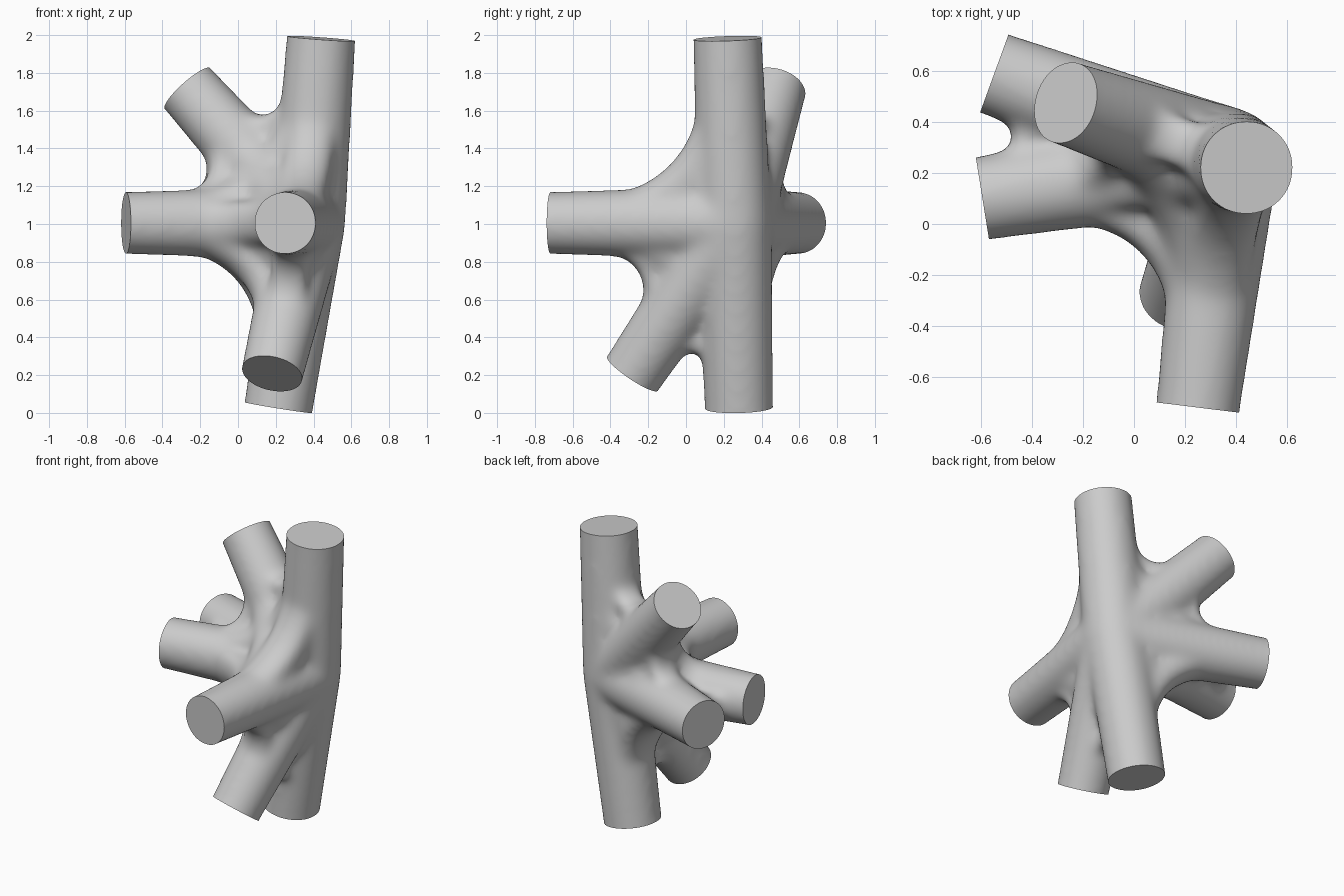
import bpy, bmesh, math
from itertools import combinations
from mathutils import Vector

cube = bpy.data.objects.get("Cube")
if cube:
    bpy.data.objects.remove(cube, do_unlink=True)

NODE = Vector((0.37, 0.255, 1.005))
ROOT_RADIUS = 0.2
SETBACK = 0.68
OVERRUN = 0.14
SEGMENTS = 40
STEPS = 8

# Every arm leaves the node along its own axis: (direction, radius, length)
ARMS = [(Vector(d).normalized(), r, length) for d, r, length in (
    ((0.07, -0.035, 0.98), 0.184, 0.98),     # top
    ((-0.155, 0.025, -0.97), 0.184, 0.99),   # bottom
    ((-0.965, -0.155, 0), 0.166, 0.975),     # side
    ((-0.92, 0.335, 0), 0.166, 0.975),       # back side
    ((-0.64, 0.22, 0.715), 0.166, 0.98),     # upper side
    ((-0.12, -0.97, 0), 0.166, 0.98),        # front
    ((-0.19, -0.54, -0.80), 0.166, 0.98),    # lower front
)]


def disc(axis, radius, distance):
    """Points of a circle across an arm at a distance from the node."""
    turn = axis.to_track_quat('Z', 'Y')
    angles = [math.tau * i / SEGMENTS for i in range(SEGMENTS)]
    return [NODE + axis * distance
            + turn @ Vector((math.cos(a), math.sin(a), 0)) * radius for a in angles]


def add_hull(bm, points):
    """Add the closed convex hull of the points."""
    part = bmesh.new()
    for p in points:
        part.verts.new(p)
    result = bmesh.ops.convex_hull(part, input=part.verts[:])
    spare = {g for g in result["geom_interior"] + result["geom_unused"]
             if isinstance(g, bmesh.types.BMVert)}
    bmesh.ops.delete(part, geom=list(spare), context='VERTS')
    bmesh.ops.recalc_face_normals(part, faces=part.faces[:])
    piece = bpy.data.meshes.new("piece")
    part.to_mesh(piece)
    part.free()
    bm.from_mesh(piece)
    bpy.data.meshes.remove(piece)


def web_shape(a, b):
    """Relative thickness and mid distance of the web between two arms."""
    half = a[0].angle(b[0]) / 2
    sine, cosine = math.sin(half), math.cos(half)
    radius = (a[1] + b[1]) / 2
    thin = min(0.95, 0.3 + 0.65 * sine)
    saddle = max(SETBACK * (1 - sine) / cosine + radius,
                 (radius + 0.06) / sine - 0.06)
    return thin, (saddle - thin * radius * sine) / cosine


# Arms flare towards the node and run too long so the ends can be trimmed flat
bm = bmesh.new()
for axis, radius, length in ARMS:
    add_hull(bm, disc(axis, radius, length) + disc(axis, radius, length + OVERRUN))
    add_hull(bm, disc(axis, radius, length) + disc(axis, ROOT_RADIUS, 0))

# Rounded core where all arms meet
core = bmesh.ops.create_icosphere(bm, subdivisions=4, radius=ROOT_RADIUS)
bmesh.ops.translate(bm, verts=core["verts"], vec=NODE)

# Webs between each pair of arms: wedges from the node whose outer edges
# envelop a fillet curve; narrow pairs get thinner webs
for a, b in combinations(ARMS, 2):
    thin, middle = web_shape(a, b)
    far = max(SETBACK + 0.05, middle + 0.09)
    near = max(0, 2 * middle - far)
    for i in range(STEPS + 1):
        slide = (far - near) * i / STEPS
        add_hull(bm, disc(a[0], thin * a[1], far - slide)
                 + disc(b[0], thin * b[1], near + slide) + [NODE])

# Fill the hollow between three neighbouring arms
for trio in combinations(ARMS, 3):
    pairs = list(combinations(trio, 2))
    if max(a[0].angle(b[0]) for a, b in pairs) < math.radians(96):
        middle = 0.92 * min(web_shape(a, b)[1] for a, b in pairs)
        add_hull(bm, [p for arm in trio
                      for p in disc(arm[0], 0.6 * arm[1], middle)] + [NODE])

mesh = bpy.data.meshes.new("branching_joint")
bm.to_mesh(mesh)
bm.free()
joint = bpy.data.objects.new("branching_joint", mesh)
bpy.context.collection.objects.link(joint)

# Fuse the pieces and soften the transitions
remesh = joint.modifiers.new("fuse", 'REMESH')
remesh.mode = 'VOXEL'
remesh.voxel_size = 0.018
soften = joint.modifiers.new("soften", 'SMOOTH')
soften.factor = 0.5
soften.iterations = 42

bm = bmesh.new()
bm.from_object(joint, bpy.context.evaluated_depsgraph_get())
joint.modifiers.clear()

# Trim every arm square and cap it
for axis, radius, length in ARMS:
    bmesh.ops.bisect_plane(bm, geom=bm.verts[:] + bm.edges[:] + bm.faces[:],
                           plane_co=NODE + axis * length, plane_no=axis,
                           clear_outer=True)
rim = [e for e in bm.edges if e.is_boundary]
bmesh.ops.holes_fill(bm, edges=rim, sides=0)
bmesh.ops.recalc_face_normals(bm, faces=bm.faces[:])
bm.to_mesh(mesh)
bm.free()

bpy.ops.object.select_all(action='DESELECT')
joint.select_set(True)
bpy.context.view_layer.objects.active = joint
bpy.ops.object.shade_smooth_by_angle(angle=math.radians(40))
